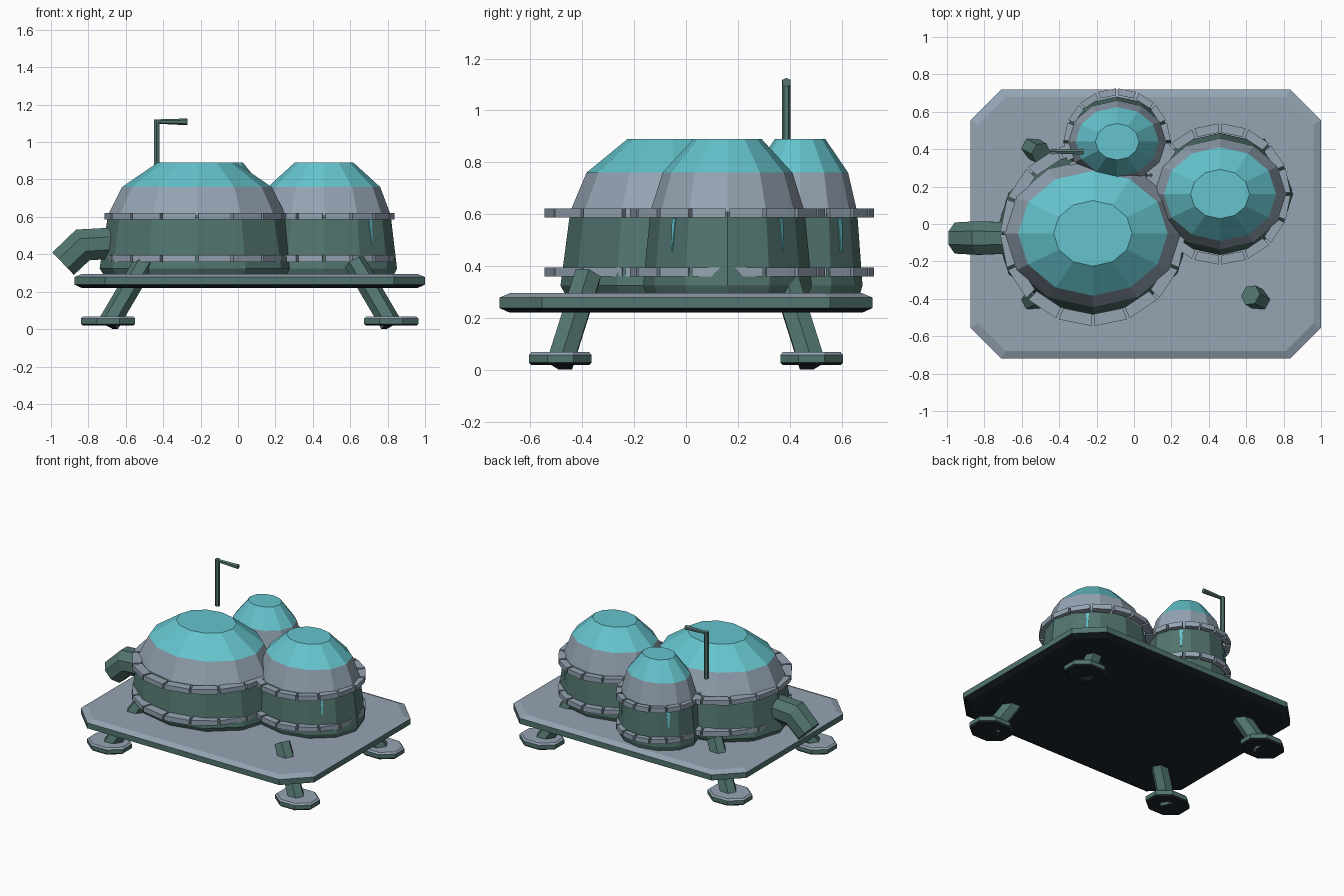
import bpy
from math import cos, sin, pi, radians
from mathutils import Vector

old = bpy.data.objects.get("Cube")
if old:
    bpy.data.objects.remove(old, do_unlink=True)


def material(name, rgb):
    m = bpy.data.materials.new(name)
    m.use_nodes = True
    m.diffuse_color = (*rgb, 1)
    m.node_tree.nodes["Principled BSDF"].inputs["Base Color"].default_value = (*rgb, 1)
    return m


MATS = [material("dark green metal", (0.085, 0.178, 0.16)),
        material("blue grey panel", (0.3, 0.37, 0.45)),
        material("teal glass", (0.13, 0.55, 0.61)),
        material("black underside", (0.012, 0.019, 0.024))]
GREEN, GREY, TEAL, BLACK = range(4)


def add_mesh(name, verts, faces, colours):
    me = bpy.data.meshes.new(name)
    me.from_pydata(verts, [], faces)
    for m in MATS:
        me.materials.append(m)
    for poly, c in zip(me.polygons, colours):
        poly.material_index = c
    ob = bpy.data.objects.new(name, me)
    bpy.context.collection.objects.link(ob)
    return ob


def loft(name, loops, bands, caps):
    """Skin a stack of equal loops; bands colours each side band, caps the two ends."""
    n = len(loops[0])
    verts = [v for loop in loops for v in loop]
    faces, colours = [tuple(reversed(range(n)))], [caps[0]]
    for k, c in enumerate(bands):
        for i in range(n):
            j = (i + 1) % n
            faces.append((k * n + i, k * n + j, k * n + n + j, k * n + n + i))
            colours.append(c)
    faces.append(tuple(range(len(verts) - n, len(verts))))
    return add_mesh(name, verts, faces, colours + [caps[1]])


def ellipse(cx, cy, z, rx, ry, n, turn=0.0):
    return [(cx + rx * cos(turn + 2 * pi * i / n), cy + ry * sin(turn + 2 * pi * i / n), z)
            for i in range(n)]


def tube(name, points, radii, n, turn=0.0, start=GREEN):
    pts = [Vector(p) for p in points]
    loops = []
    for i, p in enumerate(pts):
        a = (pts[i] - pts[i - 1]).normalized() if i else Vector()
        b = (pts[i + 1] - p).normalized() if i + 1 < len(pts) else Vector()
        q = (a + b).to_track_quat('Z', 'Y')
        loops.append([p + q @ Vector(v) for v in ellipse(0, 0, 0, radii[i], radii[i], n, turn)])
    return loft(name, loops, [GREEN] * (len(pts) - 1), (start, GREEN))


# Base platform with cut corners and bevelled rims
MID = 0.0625


def platform_loop(z, inset):
    hx, hy, cut = 0.9375 - inset, 0.72 - inset, 0.165 - inset * 0.4
    quarter = [(hx, hy - cut), (hx - cut, hy)]
    half = quarter + [(-x, y) for x, y in reversed(quarter)]
    return [(MID + x, y, z) for x, y in half + [(-x, -y) for x, y in half]]


loft("platform", [platform_loop(0.22, 0.04), platform_loop(0.238, 0),
                  platform_loop(0.278, 0), platform_loop(0.295, 0.04)],
     [BLACK, GREEN, GREY], (BLACK, GREY))

# Four slanted legs with round feet
for sx, side in ((1, "left"), (-1, "right")):
    for sy, end in ((-1, "front"), (1, "back")):
        tube(f"{end}_{side}_leg",
             [(MID + sx * 0.755, sy * 0.485, 0.028), (MID + sx * 0.56, sy * 0.38, 0.36)],
             [0.058, 0.058], 6, start=BLACK)
        foot = [ellipse(MID + sx * 0.757, sy * 0.485, z, 0.157 * s, 0.131 * s, 8, pi / 8)
                for z, s in ((0.018, 0.92), (0.028, 1), (0.057, 1), (0.068, 0.92))]
        loft(f"{end}_{side}_foot", foot, [BLACK, GREEN, GREY], (BLACK, GREY))

# Domes: radius along x and height; depth is narrower
PROFILE = [(0.495, 0.285), (0.52, 0.325), (0.475, 0.61), (0.40, 0.76), (0.21, 0.89)]
DEPTH = 0.835


def ring_segments(name, cx, cy, z, r_in, r_out, count=16, height=0.035):
    """A collar of separate blocks with narrow gaps."""
    verts, faces = [], []
    step, gap = 2 * pi / count, 0.015 / r_out
    for k in range(count):
        a0, a1 = k * step + gap / 2, (k + 1) * step - gap / 2
        b = len(verts)
        for h in (z, z + height):
            for r, a in ((r_in, a0), (r_out, a0), (r_out, a1), (r_in, a1)):
                verts.append((cx + r * cos(a), cy + r * sin(a), h))
        faces += [(b + 3, b + 2, b + 1, b), (b + 4, b + 5, b + 6, b + 7)]
        faces += [(b + i, b + (i + 1) % 4, b + 4 + (i + 1) % 4, b + 4 + i) for i in range(4)]
    add_mesh(name, verts, faces, [GREY] * len(faces))


def window(name, cx, cy, size, angle, top_width, foot_width):
    """A thin glass sliver lying on the sloping wall, narrower at its foot."""
    loops = []
    (r0, z0), (r1, z1) = PROFILE[1], PROFILE[2]
    normal = Vector((cos(angle) * DEPTH, sin(angle), 0)).normalized()
    for z, width in ((0.455, foot_width), (0.585, top_width)):
        along = Vector((-normal.y, normal.x, 0)) * width / 2
        r = size * cos(pi / 12) * (r0 + (r1 - r0) * (z - z0) / (z1 - z0))
        p = Vector((cx + r * cos(angle), cy + r * DEPTH * sin(angle), z))
        loops.append([p - normal * 0.004 - along, p - normal * 0.004 + along,
                      p + normal * 0.004 + along, p + normal * 0.004 - along][::-1])
    loft(name, loops, [TEAL], (TEAL, TEAL))


for label, cx, cy, size, ring in (("large", -0.22, -0.05, 1.0, 0.495),
                                  ("medium", 0.46, 0.16, 0.75, 0.377),
                                  ("small", -0.09, 0.44, 0.555, 0.285)):
    loft(f"{label}_dome",
         [ellipse(cx, cy, z, r * size, r * size * DEPTH, 12) for r, z in PROFILE],
         [GREEN, GREEN, GREY, TEAL], (GREEN, TEAL))
    for level, z in (("lower", 0.36), ("upper", 0.587)):
        ring_segments(f"{label}_dome_{level}_ring", cx, cy, z, ring * 0.87, ring)

# Glass slivers on the two smaller domes
for angle in (-45, 45):
    window(f"medium_dome_window_{angle % 360}", 0.46, 0.16, 0.75, radians(angle), 0.02, 0.005)
for angle in (45, 135):
    window(f"small_dome_window_{angle}", -0.09, 0.44, 0.555, radians(angle), 0.024, 0.01)

# Bent side pipe
tube("side_pipe", [(-0.66, -0.075, 0.46), (-0.83, -0.075, 0.45), (-0.935, -0.075, 0.35)],
     [0.09, 0.097, 0.09], 8, turn=pi / 8)

# Antenna mast and arm
tube("antenna_mast", [(-0.435, 0.387, 0.78), (-0.435, 0.387, 1.12)], [0.017, 0.017], 6, turn=pi / 6)
tube("antenna_arm", [(-0.45, 0.387, 1.11), (-0.27, 0.387, 1.108)], [0.011, 0.018], 6, turn=pi / 6)
